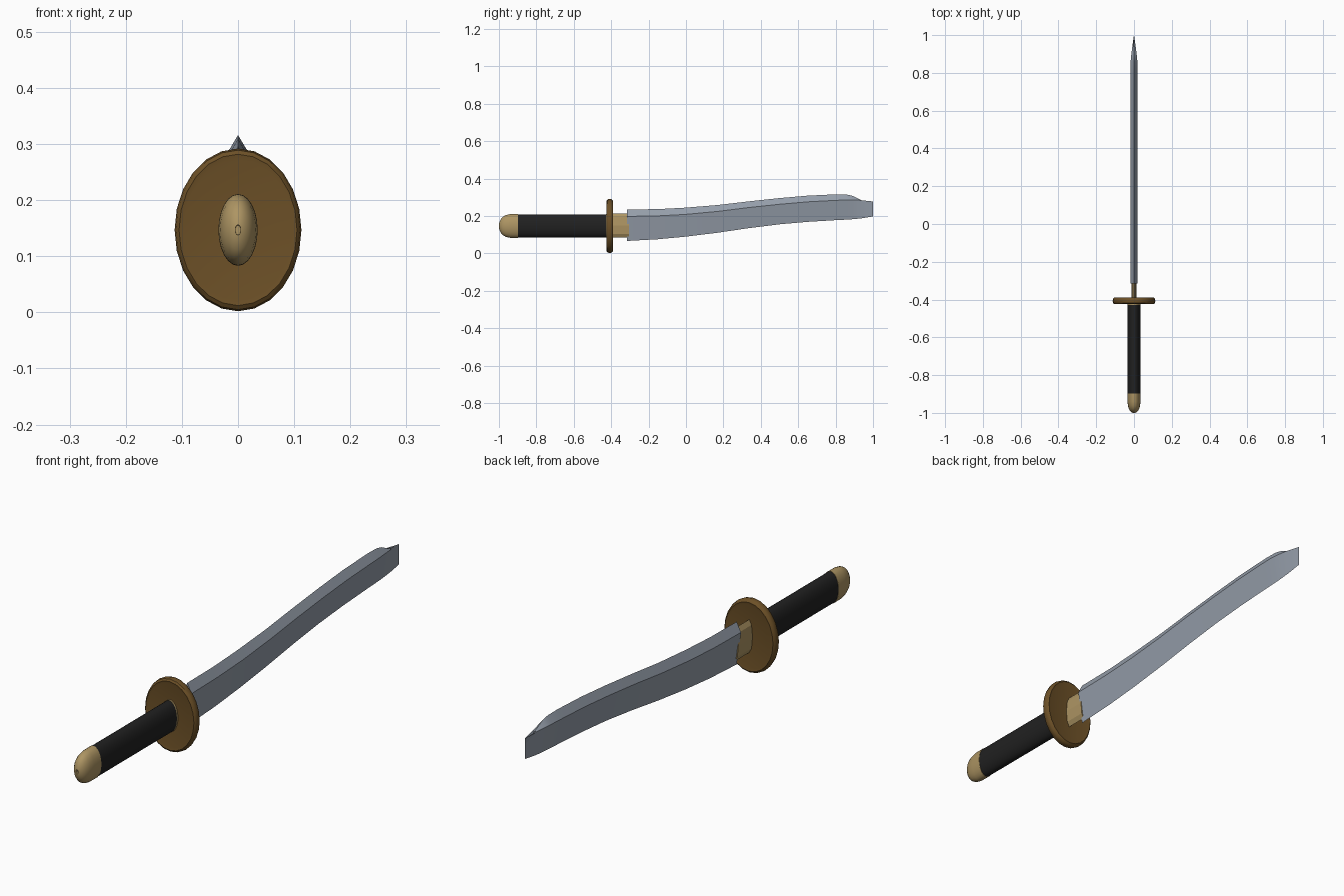
import bpy, bmesh, math

cube = bpy.data.objects.get("Cube")
if cube:
    bpy.data.objects.remove(cube)

AXIS_Z = 0.147


def material(name, rgb, metallic=0.0):
    m = bpy.data.materials.new(name)
    m.use_nodes = True
    m.diffuse_color = (*rgb, 1)
    m.node_tree.nodes["Principled BSDF"].inputs["Base Color"].default_value = (*rgb, 1)
    return m


steel = material("steel grey", (0.30, 0.34, 0.40))
brass = material("pale brass", (0.42, 0.30, 0.125))
bronze = material("dark bronze", (0.15, 0.08, 0.02))
black = material("black wrap", (0.015, 0.015, 0.015))


def loft(name, rings, mat, smooth_angle=None):
    """Skin closed rings of points in order and cap both ends."""
    bm = bmesh.new()
    loops = [[bm.verts.new(p) for p in ring] for ring in rings]
    n = len(loops[0])
    for a, b in zip(loops, loops[1:]):
        for i in range(n):
            j = (i + 1) % n
            bm.faces.new((a[i], a[j], b[j], b[i]))
    bm.faces.new(loops[0])
    bm.faces.new(loops[-1])
    bmesh.ops.remove_doubles(bm, verts=bm.verts, dist=1e-5)
    bmesh.ops.recalc_face_normals(bm, faces=bm.faces)
    mesh = bpy.data.meshes.new(name)
    bm.to_mesh(mesh)
    bm.free()
    mesh.materials.append(mat)
    obj = bpy.data.objects.new(name, mesh)
    bpy.context.collection.objects.link(obj)
    if smooth_angle:
        bpy.ops.object.select_all(action="DESELECT")
        obj.select_set(True)
        bpy.context.view_layer.objects.active = obj
        bpy.ops.object.shade_smooth_by_angle(angle=math.radians(smooth_angle))
    return obj


def ellipse(y, rx, rz, sides=24, cz=AXIS_Z):
    turn = [math.tau * i / sides for i in range(sides)]
    return [(rx * math.sin(t), y, cz + rz * math.cos(t)) for t in turn]


def turned(name, profile, rx, rz, mat, sides=24):
    """Oval turned part; profile holds (y, radius fraction)."""
    loft(name, [ellipse(y, rx * r, rz * r, sides) for y, r in profile], mat, 40)


# Rounded pommel with a small recess at its pole
turned("pommel", [(-0.985, 0.13), (-1.0, 0.14), (-0.998, 0.3), (-0.991, 0.55),
                  (-0.98, 0.76), (-0.963, 0.91), (-0.94, 0.99), (-0.898, 1.0)],
       0.035, 0.064, brass)

# Wrapped grip and the thin brass rim behind the guard
turned("grip", [(-0.9, 1), (-0.425, 1)], 0.034, 0.062, black)
turned("grip_rim", [(-0.428, 1), (-0.41, 1)], 0.034, 0.063, brass)

# Oval guard with rounded rim
turned("guard", [(-0.421, 0.1), (-0.422, 0.86), (-0.424, 0.93), (-0.419, 0.98),
                 (-0.407, 1), (-0.396, 0.98), (-0.390, 0.93), (-0.392, 0.86),
                 (-0.393, 0.1)], 0.113, 0.145, bronze)

# Collar between guard and blade
loft("blade_collar", [ellipse(y, 0.014, 0.065, 8, 0.149) for y in (-0.41, -0.305)], brass)

# Blade stations: y, cutting edge z, ridge z, spine z, half width
stations = [
    (-0.315, 0.067, 0.198, 0.235, 0.019),
    (-0.15, 0.076, 0.201, 0.237, 0.019),
    (0.0, 0.090, 0.209, 0.245, 0.019),
    (0.17, 0.111, 0.225, 0.259, 0.019),
    (0.34, 0.136, 0.246, 0.279, 0.019),
    (0.50, 0.156, 0.263, 0.296, 0.019),
    (0.65, 0.169, 0.276, 0.309, 0.019),
    (0.80, 0.178, 0.284, 0.316, 0.019),
    (0.86, 0.181, 0.286, 0.315, 0.018),
    (0.89, 0.183, 0.286, 0.308, 0.015),
    (0.94, 0.188, 0.284, 0.283, 0.009),
    (1.0, 0.198, 0.278, 0.255, 0.0002),
]
loft("blade", [[(0, y, spine), (w, y, ridge), (0, y, edge), (-w, y, ridge)]
               for y, edge, ridge, spine, w in stations], steel, 20)
